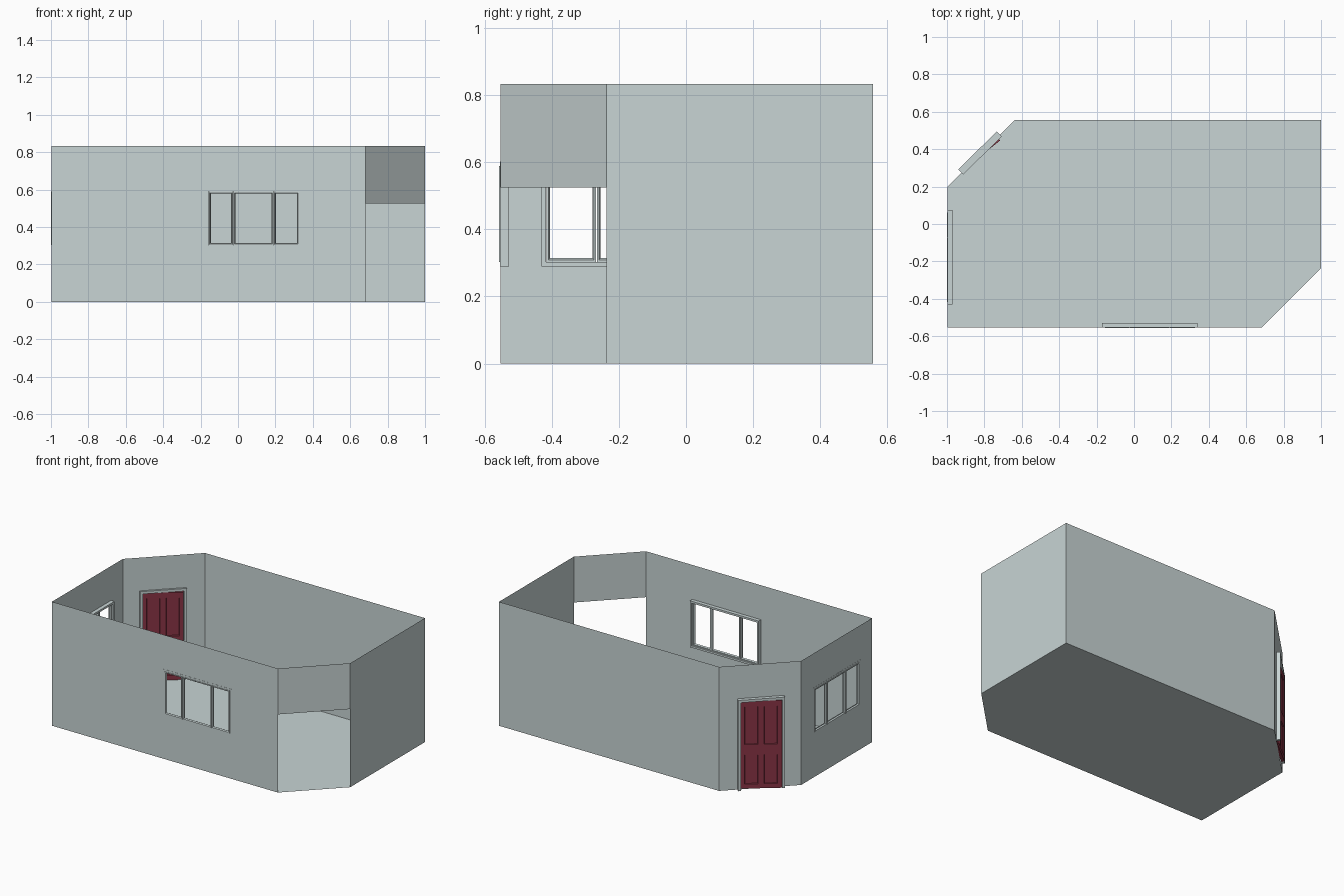
import bpy, bmesh, math
from mathutils import Matrix, Vector

cube = bpy.data.objects.get("Cube")
if cube:
    bpy.data.objects.remove(cube)


def material(name, rgb):
    m = bpy.data.materials.new(name)
    m.use_nodes = True
    m.diffuse_color = (*rgb, 1)
    m.node_tree.nodes["Principled BSDF"].inputs["Base Color"].default_value = (*rgb, 1)
    return m


GREY = material("pale grey", (0.58, 0.66, 0.66))
RED = material("dark red", (0.25, 0.035, 0.06))
HEIGHT = 0.833


def finish(name, bm, mat, matrix, solid=True):
    if solid:
        bmesh.ops.recalc_face_normals(bm, faces=bm.faces)
    bm.transform(matrix)
    mesh = bpy.data.meshes.new(name)
    bm.to_mesh(mesh)
    bm.free()
    mesh.materials.append(mat)
    bpy.context.collection.objects.link(bpy.data.objects.new(name, mesh))


def wall_matrix(a, b):
    """Local axes: along the wall, inward, up."""
    u = Vector((b[0] - a[0], b[1] - a[1], 0)).normalized()
    v = Vector((-u.y, u.x, 0))
    m = Matrix((u, v, (0, 0, 1))).transposed().to_4x4()
    m.translation = (a[0], a[1], 0)
    return m


def wall(name, a, b, hole=None):
    """Thin wall sheet, with one rectangular hole (u0, u1, z0, z1)."""
    length = math.dist(a, b)
    u0, u1, z0, z1 = hole or (0, 0, 0, 0)
    us, zs = sorted({0, u0, u1, length}), sorted({0, z0, z1, HEIGHT})
    bm = bmesh.new()
    for l, r in zip(us, us[1:]):
        for lo, hi in zip(zs, zs[1:]):
            if hole and u0 <= l < u1 and z0 <= lo < z1:
                continue
            bm.faces.new([bm.verts.new((u, 0, z)) for u, z in
                          ((l, lo), (r, lo), (r, hi), (l, hi))])
    bmesh.ops.remove_doubles(bm, verts=bm.verts, dist=1e-5)
    finish(name, bm, GREY, wall_matrix(a, b), solid=False)


def frame(name, rect, profile, matrix, closed=True):
    """Sweep a profile of (inset, depth) points round a rectangle; open = no sill."""
    u0, u1, z0, z1 = rect
    bm = bmesh.new()
    loops = []
    for i, v in profile:
        low = z0 + i if closed else z0
        loops.append([bm.verts.new((u, v, z)) for u, z in
                      ((u0 + i, low), (u0 + i, z1 - i), (u1 - i, z1 - i), (u1 - i, low))])
    for p, q in zip(loops, loops[1:] + loops[:1]):
        for k in range(4 if closed else 3):
            n = (k + 1) % 4
            bm.faces.new((p[k], p[n], q[n], q[k]))
    if not closed:
        for k in (0, 3):
            bm.faces.new([p[k] for p in loops])
    finish(name, bm, GREY, matrix)


def window(name, a, b, rect, mullions):
    """Casing behind the wall plus three sashes standing just proud of it."""
    m = wall_matrix(a, b)
    u0, u1, z0, z1 = rect
    w = 0.013
    frame(name + "_casing", rect, ((0, -0.001), (w, -0.001), (w, 0.025), (0, 0.025)), m)
    edges = [u0 + w, *mullions, u1 - w]
    for i, (l, r) in enumerate(zip(edges, edges[1:])):
        frame(f"{name}_sash_{i + 1}", (l + 0.001, r - 0.001, z0 + w, z1 - w),
              ((0, -0.004), (0.006, -0.004), (0.011, 0.004), (0.006, 0.014), (0, 0.014)), m)


# Room outline, counterclockwise from the front right corner
p = [(-0.996, -0.553), (0.683, -0.553), (1, -0.237),
     (1, 0.557), (-0.636, 0.557), (-0.996, 0.2)]
bm = bmesh.new()
bm.faces.new([bm.verts.new((x, y, 0)) for x, y in p])
finish("floor", bm, GREY, Matrix(), solid=False)

# Walls and their openings
Z0, Z1, EDGE = 0.29, 0.602, 0.012
front_rect = (0.826, 1.336, Z0, Z1)
side_rect = (0.125, 0.63, Z0, Z1)
door_rect = (0.113, 0.403, 0, 0.61)


def hole_in(r, sill=EDGE):
    return (r[0] + EDGE, r[1] - EDGE, r[2] + sill, r[3] - EDGE)


wall("front_wall", p[0], p[1], hole_in(front_rect))
wall("entrance_wall", p[1], p[2], (0, math.dist(p[1], p[2]), 0, 0.525))
wall("left_wall", p[2], p[3])
wall("back_wall", p[3], p[4])
wall("door_wall", p[4], p[5], hole_in(door_rect, 0))
wall("right_wall", p[5], p[0], hole_in(side_rect))

# Windows
window("front_window", p[0], p[1], front_rect, (0.971, 1.187))
window("right_window", p[5], p[0], side_rect, (0.271, 0.467))

# Door frame
door_wall = wall_matrix(p[4], p[5])
T = 0.017
frame("door_frame", door_rect, ((0, -0.025), (T, -0.025), (T, 0.013), (0, 0.013)),
      door_wall, closed=False)

# Door leaf, slightly ajar: rails and stiles round four recessed panels
W, H, D = 0.252, 0.587, 0.02
cols = (0, 0.026, 0.107, 0.145, 0.226, W)
rows = (0, 0.03, 0.225, 0.295, 0.55, H)
bm = bmesh.new()
for x0, x1 in zip(cols, cols[1:]):
    for z0, z1 in zip(rows, rows[1:]):
        bm.faces.new([bm.verts.new((-x, 0, z)) for x, z in
                      ((x0, z0), (x1, z0), (x1, z1), (x0, z1))])
bmesh.ops.remove_doubles(bm, verts=bm.verts, dist=1e-5)
geo = bmesh.ops.extrude_face_region(bm, geom=bm.faces[:], use_keep_orig=True)
for vert in (g for g in geo["geom"] if isinstance(g, bmesh.types.BMVert)):
    vert.co.y -= D
bmesh.ops.recalc_face_normals(bm, faces=bm.faces)


def is_panel(f):
    c = f.calc_center_median()
    return (abs(f.normal.y) > 0.9
            and any(l < -c.x < r for l, r in (cols[1:3], cols[3:5]))
            and any(l < c.z < r for l, r in (rows[1:3], rows[3:5])))


panels = [f for f in bm.faces if is_panel(f)]
bmesh.ops.inset_individual(bm, faces=panels, thickness=0.003, depth=-0.006)
hinge = Matrix.Translation((door_rect[1] - T - 0.001, -0.006, 0.003))
swing = Matrix.Rotation(math.radians(-6.5), 4, "Z")
finish("door", bm, RED, door_wall @ hinge @ swing)
